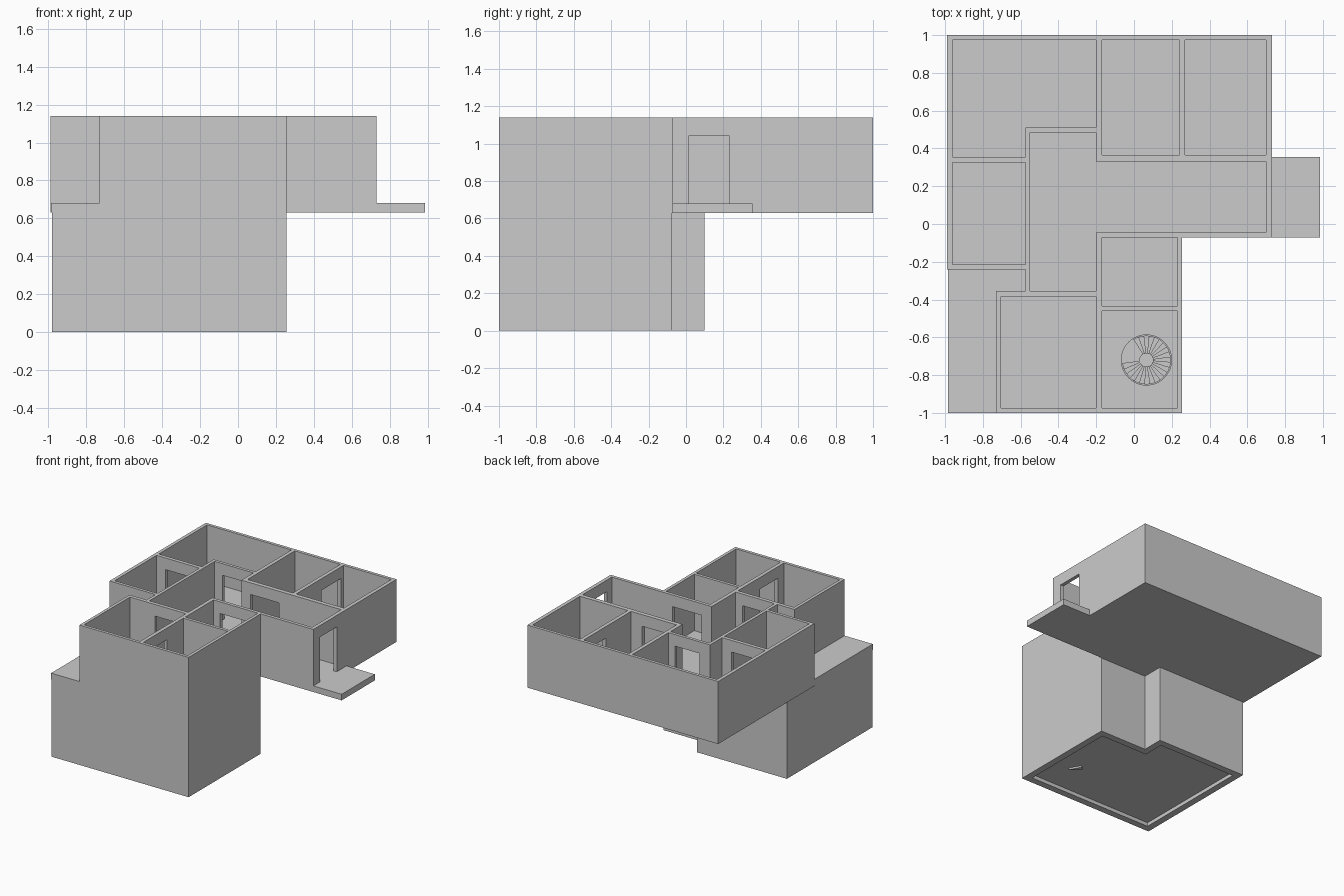
import bpy, bmesh
from math import cos, sin, radians

if "Cube" in bpy.data.objects:
    bpy.data.objects.remove(bpy.data.objects["Cube"])


def prisms(name, outlines, z0, z1):
    """One mesh object made of vertical prisms over the given outlines."""
    bm = bmesh.new()
    for pts in outlines:
        face = bm.faces.new([bm.verts.new((x, y, z0)) for x, y in pts])
        ext = bmesh.ops.extrude_face_region(bm, geom=[face])
        for v in ext["geom"]:
            if isinstance(v, bmesh.types.BMVert):
                v.co.z = z1
    bmesh.ops.recalc_face_normals(bm, faces=bm.faces)
    me = bpy.data.meshes.new(name)
    bm.to_mesh(me)
    bm.free()
    ob = bpy.data.objects.new(name, me)
    bpy.context.collection.objects.link(ob)
    return ob


def rect(x0, x1, y0, y1):
    return [(x0, y0), (x1, y0), (x1, y1), (x0, y1)]


def circle(cx, cy, r, n=32):
    return [(cx + r * cos(radians(360 * i / n)), cy + r * sin(radians(360 * i / n))) for i in range(n)]


def cut(ob, cutter):
    """Subtract the cutter, bake the result and remove the cutter."""
    cutter.hide_render = True
    mod = ob.modifiers.new("cut", "BOOLEAN")
    mod.operation, mod.solver, mod.object = "DIFFERENCE", "EXACT", cutter
    dg = bpy.context.evaluated_depsgraph_get()
    me = bpy.data.meshes.new_from_object(ob.evaluated_get(dg))
    ob.modifiers.clear()
    ob.data = me
    bpy.data.objects.remove(cutter)


FLOOR, SLAB, TOP, DOOR = 0.68, 0.63, 1.14, 1.045
SX, SY, SR = 0.066, -0.72, 0.133          # spiral stair centre and radius

# Upper storey: solid outline, hollowed by rooms
upper = prisms("upper_storey", [[
    (-0.99, 1), (0.73, 1), (0.73, -0.072), (0.255, -0.072), (0.255, -1), (-0.73, -1),
    (-0.73, -0.355), (-0.575, -0.355), (-0.575, -0.24), (-0.99, -0.24)]], SLAB, TOP)
cut(upper, prisms("rooms", [
    [(-0.962, 0.975), (-0.2, 0.975), (-0.2, 0.51), (-0.575, 0.51), (-0.575, 0.355), (-0.962, 0.355)],
    rect(-0.17, 0.24, 0.365, 0.975),
    rect(0.27, 0.70, 0.365, 0.975),
    rect(-0.962, -0.575, -0.215, 0.325),
    [(-0.55, 0.485), (-0.2, 0.485), (-0.2, 0.33), (0.70, 0.33), (0.70, -0.045),
     (-0.2, -0.045), (-0.2, -0.355), (-0.55, -0.355)],
    rect(-0.17, 0.23, -0.435, -0.072),
    rect(-0.17, 0.23, -0.975, -0.46),
    rect(-0.705, -0.2, -0.975, -0.385)], FLOOR, TOP + 0.1))

# Doorways
cut(upper, prisms("doorways", [
    rect(0.69, 0.74, 0.015, 0.23),
    rect(-0.12, 0.14, 0.32, 0.375),
    rect(0.23, 0.28, 0.69, 0.94),
    rect(-0.48, -0.26, 0.475, 0.52),
    rect(-0.88, -0.66, 0.315, 0.365),
    rect(-0.48, -0.26, -0.395, -0.345),
    rect(-0.11, 0.155, -0.082, -0.035),
    rect(-0.21, -0.16, -0.90, -0.67)], FLOOR, DOOR))

# Stair opening in the floor
cut(upper, prisms("stair_opening", [circle(SX, SY, SR)], 0.6, 0.72))

# Balcony and terrace slabs
prisms("balcony", [rect(0.73, 0.985, -0.072, 0.355)], SLAB, FLOOR)
prisms("terrace", [rect(-0.985, -0.73, -1, -0.24), rect(-0.73, -0.575, -0.355, -0.24)], SLAB, FLOOR)


def lower_outline(d):
    return [(0.255 - d, -1 + d), (0.255 - d, -0.075 - d), (-0.17 - d, -0.075 - d),
            (-0.17 - d, 0.1 - d), (-0.98 + d, 0.1 - d), (-0.98 + d, -1 + d)]


# Lower storey: walls open to the slab above, floor recessed from below
lower = prisms("lower_storey", [lower_outline(0)], 0, SLAB)
cut(lower, prisms("lower_room", [lower_outline(0.055)], 0.065, 0.8))
cut(lower, prisms("under_recess", [lower_outline(0.055)], -0.1, 0.03))

# Spiral stair: wedge treads climbing clockwise around a pole
STEPS, SWEEP = 24, 305
rise, turn = (FLOOR - 0.03) / STEPS, SWEEP / STEPS
for i in range(STEPS):
    a = 135 - turn * i
    angles = [radians(a - turn * 1.2 * k / 2) for k in range(3)]
    ring = [(SX + 0.129 * cos(t), SY + 0.129 * sin(t)) for t in angles]
    ring += [(SX + 0.03 * cos(t), SY + 0.03 * sin(t)) for t in reversed(angles)]
    z = 0.03 + rise * (i + 1)
    prisms(f"stair_tread_{i + 1}", [ring], z - rise * 1.5, z)
prisms("stair_pole", [circle(SX, SY, 0.038, 16)], 0.04, FLOOR)
